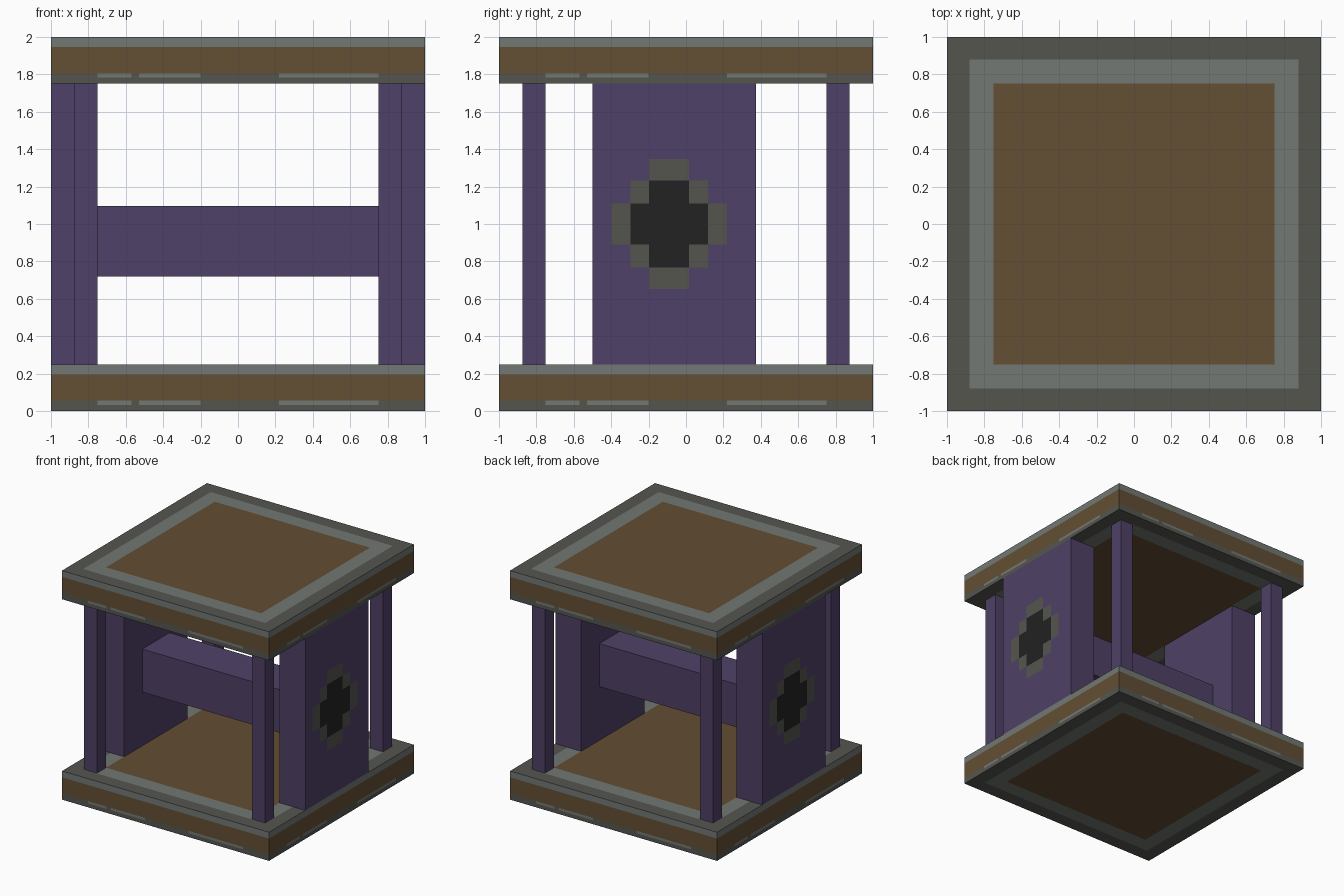
import bpy, bmesh
from mathutils import Vector

if "Cube" in bpy.data.objects:
    bpy.data.objects.remove(bpy.data.objects["Cube"])


def srgb(r, g, b):
    lin = lambda c: c / 12.92 if c <= 0.04045 else ((c + 0.055) / 1.055) ** 2.4
    return tuple(lin(c / 255) for c in (r, g, b)) + (1.0,)


MATS = []
for name, rgb in (("purple", (79, 65, 103)), ("brown", (99, 78, 51)),
                  ("light_grey", (114, 120, 116)), ("dark_grey", (85, 85, 79)),
                  ("black", (34, 34, 34))):
    m = bpy.data.materials.new(name)
    m.diffuse_color = srgb(*rgb)
    m.use_nodes = True
    m.node_tree.nodes["Principled BSDF"].inputs["Base Color"].default_value = m.diffuse_color
    MATS.append(m)
PURPLE, BROWN, LIGHT, DARK, BLACK = range(5)


def box(name, lo, hi, cuts=((), (), ()), rule=None):
    """Box from lo to hi, sliced at the cut positions on each axis, coloured by rule."""
    lo, hi = Vector(lo), Vector(hi)
    bm = bmesh.new()
    bmesh.ops.create_cube(bm, size=1)
    for v in bm.verts:
        v.co = [(lo[i] + hi[i]) / 2 + v.co[i] * (hi[i] - lo[i]) for i in range(3)]
    for axis in range(3):
        normal = Vector([float(i == axis) for i in range(3)])
        for c in cuts[axis]:
            bmesh.ops.bisect_plane(bm, geom=bm.verts[:] + bm.edges[:] + bm.faces[:],
                                   plane_co=normal * c, plane_no=normal, dist=1e-5)
    bm.normal_update()
    for f in bm.faces:
        f.material_index = rule(f.calc_center_median(), f.normal) if rule else PURPLE
    me = bpy.data.meshes.new(name)
    bm.to_mesh(me)
    bm.free()
    for m in MATS:
        me.materials.append(m)
    ob = bpy.data.objects.new(name, me)
    bpy.context.collection.objects.link(ob)
    return ob


# Slabs: framed brown top and underside, layered edges with worn patches
def slab(name, z0):
    def rule(c, n):
        if abs(n.z) > 0.5:
            r = max(abs(c.x), abs(c.y))
            return BROWN if r < 0.75 else LIGHT if r < 0.88 else DARK
        u = -c.x * n.y + c.y * n.x
        z = c.z - z0
        if z > 0.195:
            return LIGHT
        if z > 0.055:
            return BROWN
        worn = -0.75 < u < -0.57 or -0.53 < u < -0.2 or 0.22 < u < 0.75
        return LIGHT if z > 0.033 and worn else DARK
    steps = [s * v for s in (-1, 1) for v in (0.2, 0.22, 0.53, 0.57, 0.75, 0.88)]
    box(name, (-1, -1, z0), (1, 1, z0 + 0.25),
        (steps, steps, [z0 + d for d in (0.033, 0.055, 0.195)]), rule)


slab("bottom_slab", 0)
slab("top_slab", 1.75)

# Corner posts
for sx, side in ((-1, "left"), (1, "right")):
    for sy, end in ((-1, "front"), (1, "back")):
        x, y = sx * 0.8125, sy * 0.8125
        box(f"{end}_{side}_post", (x - 0.0625, y - 0.0625, 0.25),
            (x + 0.0625, y + 0.0625, 1.75))


# Side panels with a stepped round window on the outer face
MID = -0.0625
STEPS = (0.107, 0.207, 0.308)
Z_STEPS = (0.11, 0.232, 0.348)


def panel(name, s):
    centre = MID - s * 0.028

    def rule(c, n):
        if n.x * s < 0.5:
            return PURPLE
        i = sum(abs(c.y - centre) > v for v in STEPS)
        j = sum(abs(c.z - 1.0) > v for v in Z_STEPS)
        return BLACK if i + j <= 1 else DARK if i + j == 2 else PURPLE
    box(name, (min(s, s * 0.75), -0.5, 0.25), (max(s, s * 0.75), 0.375, 1.75),
        ((), [centre + t * v for t in (-1, 1) for v in STEPS],
         [1 + t * v for t in (-1, 1) for v in Z_STEPS]), rule)


panel("left_panel", -1)
panel("right_panel", 1)

# Beam joining the panels
box("cross_beam", (-0.75, -0.25, 0.72), (0.75, 0.125, 1.095))
